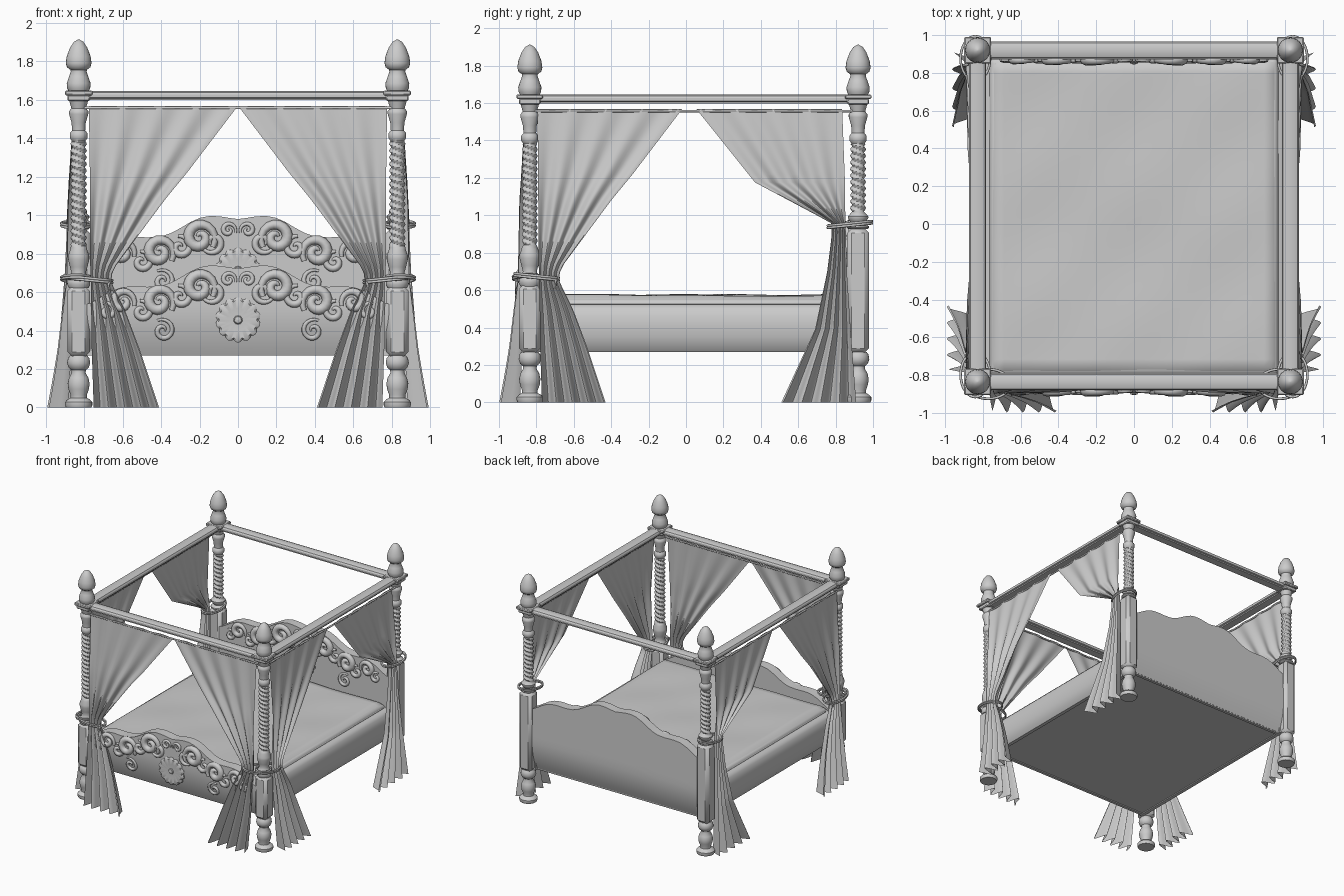
import bpy, math
from math import sin, cos, pi

if "Cube" in bpy.data.objects:
    bpy.data.objects.remove(bpy.data.objects["Cube"])

PX, FY, BY = 0.828, -0.835, 0.92      # post positions


def make(name, verts, faces, angle=40):
    me = bpy.data.meshes.new(name)
    me.from_pydata(verts, [], faces)
    ob = bpy.data.objects.new(name, me)
    bpy.context.collection.objects.link(ob)
    return smooth(ob, angle)


def smooth(ob, angle=40):
    bpy.ops.object.select_all(action='DESELECT')
    ob.select_set(True)
    bpy.context.view_layer.objects.active = ob
    bpy.ops.object.shade_smooth_by_angle(angle=math.radians(angle))
    return ob


def box(name, x, y, z0, z1, hx, hy, bevel=0.0, segs=1):
    bpy.ops.mesh.primitive_cube_add(size=2, location=(x, y, (z0 + z1) / 2))
    ob = bpy.context.object
    ob.name = name
    ob.scale = (hx, hy, (z1 - z0) / 2)
    bpy.ops.object.transform_apply(location=False, rotation=False)
    if bevel:
        m = ob.modifiers.new('bevel', 'BEVEL')
        m.width, m.segments = bevel, segs
    return smooth(ob, 30)


def loft(name, rings, angle=40):
    """Skin closed rings of equal size and cap both ends."""
    n = len(rings[0])
    verts = [p for r in rings for p in r]
    faces = [(i*n + j, i*n + (j+1) % n, (i+1)*n + (j+1) % n, (i+1)*n + j)
             for i in range(len(rings) - 1) for j in range(n)]
    faces += [tuple(reversed(range(n))), tuple(range(len(verts) - n, len(verts)))]
    return make(name, verts, faces, angle)


def lathe(name, x, y, rows, n=24):
    """rows are (radius, z, twist depth)"""
    rings = [[(x + (r + t*sin(2*a + 180*z)) * cos(a), y + (r + t*sin(2*a + 180*z)) * sin(a), z)
              for a in (2*pi*k/n for k in range(n))] for r, z, t in rows]
    return loft(name, rings)


def lerp(keys, t):
    """Piecewise linear lookup in ascending keys."""
    for a, b in zip(keys, keys[1:]):
        if t <= b[0]:
            f = (t - a[0]) / (b[0] - a[0])
            return [p + (q - p)*f for p, q in zip(a[1:], b[1:])]
    return keys[-1][1:]


def tube(name, paths, depth, cyclic=False):
    """paths hold (x, y, z, radius factor) points"""
    cu = bpy.data.curves.new(name, 'CURVE')
    cu.dimensions, cu.bevel_depth, cu.bevel_resolution = '3D', depth, 2
    cu.use_fill_caps = True
    for path in paths:
        sp = cu.splines.new('POLY')
        sp.points.add(len(path) - 1)
        sp.use_cyclic_u = cyclic
        for p, q in zip(sp.points, path):
            p.co, p.radius = (*q[:3], 1), q[3]
    ob = bpy.data.objects.new(name, cu)
    bpy.context.collection.objects.link(ob)
    bpy.ops.object.select_all(action='DESELECT')
    ob.select_set(True)
    bpy.context.view_layer.objects.active = ob
    bpy.ops.object.convert(target='MESH')
    return smooth(bpy.context.object, 60)


# Turned posts: foot, chamfered shaft, twisted column, finial
FOOT = [(.066, 0), (.071, .012), (.071, .028), (.06, .04), (.042, .05), (.042, .065), (.053, .095),
        (.057, .125), (.05, .155), (.036, .18), (.038, .195), (.052, .207), (.06, .23), (.056, .255), (.045, .27)]
LOWER = [(.05, -.01), (.06, .01), (.058, .03), (.044, .05), (.037, .07), (.045, .1), (.055, .14),
         (.055, .16), (.044, .19), (.042, .2)]
UPPER = [(.036, 1.385), (.046, 1.4), (.046, 1.425), (.034, 1.44), (.037, 1.48), (.05, 1.525),
         (.05, 1.54), (.038, 1.555), (.05, 1.597)]
FINIAL = [(.05, 1.64), (.06, 1.66), (.062, 1.685), (.05, 1.72), (.041, 1.745), (.043, 1.755), (.061, 1.768),
          (.067, 1.79), (.062, 1.825), (.045, 1.87), (.025, 1.9), (.004, 1.912)]
for sx, side in ((-1, 'left'), (1, 'right')):
    for y, end, top in ((FY, 'front', .63), (BY, 'back', .93)):
        nm, x = f'{end}_{side}_', sx * PX
        lathe(nm + 'post_foot', x, y, [(r, z, 0) for r, z in FOOT])
        box(nm + 'post_shaft', x, y, .265, top, .058, .058, .024)
        low = [(r, top + z*(1 if end == 'front' else .4), 0) for r, z in LOWER]
        z0 = low[-1][1] + .01
        n = int((1.38 - z0) / .006)
        twist = [(.037, z0 + (1.38 - z0)*i/n, .0055) for i in range(n + 1)]
        lathe(nm + 'post_column', x, y, low + twist + [(r, z, 0) for r, z in UPPER])
        box(nm + 'post_block', x, y, 1.593, 1.625, .058, .058, .006)
        box(nm + 'post_cap', x, y, 1.622, 1.647, .071, .071, .006)
        lathe(nm + 'finial', x, y, [(r, z, 0) for r, z in FINIAL])

# Moulded canopy beams and thin curtain rods
HALF = [(.032, 1.597), (.032, 1.607), (.045, 1.611), (.045, 1.627), (.038, 1.638), (.018, 1.645)]
BEAM = HALF + [(-w, z) for w, z in reversed(HALF)]
for y, end in ((FY, 'front'), (BY, 'back')):
    loft(end + '_beam', [[(x, y + w, z) for w, z in BEAM] for x in (-PX, PX)], 30)
for sx, side in ((-1, 'left'), (1, 'right')):
    loft(side + '_beam', [[(sx*PX + w, y, z) for w, z in BEAM] for y in (FY, BY)], 30)
    tube(side + '_curtain_rod', [[(sx*(PX + .02), FY, 1.557, 1), (sx*(PX + .02), BY, 1.557, 1)]], .007)
tube('front_curtain_rod', [[(-PX, FY - .02, 1.557, 1), (PX, FY - .02, 1.557, 1)]], .007)

# Side rails, base panel, mattress and softly rumpled cover
RAIL = [(.76, .27), (.79, .27), (.812, .3), (.827, .35), (.832, .41), (.828, .46), (.815, .5), (.795, .522), (.76, .525)]
for sx, side in ((-1, 'left'), (1, 'right')):
    loft(side + '_rail', [[(sx*x, y, z) for x, z in RAIL] for y in (FY, BY)], 50)
box('base_panel', 0, .04, .278, .3, .78, .86)
box('mattress', 0, .04, .3, .555, .765, .84, .03, 3)
N = 40
cover = []
for j in range(N + 1):
    for i in range(N + 1):
        x, y = -.765 + 1.53*i/N, -.8 + 1.68*j/N
        edge = i in (0, N) or j in (0, N)
        h = .572 + .004*sin(5*x + 3*y) + .004*sin(9*y - 4*x)*cos(6*x)
        cover.append((x, y, .53 if edge else h))
make('bed_cover', cover, [(j*(N+1)+i, j*(N+1)+i+1, (j+1)*(N+1)+i+1, (j+1)*(N+1)+i)
                          for j in range(N) for i in range(N)], 60)

# Head and foot boards with a wavy crest, bulging outward and curling in at the bottom
CREST = [(0, .722), (.04, .727), (.09, .736), (.15, .738), (.2, .728), (.25, .705), (.3, .675), (.35, .648),
         (.4, .632), (.47, .627), (.55, .63), (.61, .624), (.67, .6), (.72, .57), (.78, .535)]
# Relief scrolls: x, z, radius, start angle, turns, thickness
SCROLLS = [(.05, .665, .04, 200, -1.3, .5), (.2, .625, .085, 215, -1.5, 1.15), (.13, .6, .06, -30, -1.1, .7),
           (.3, .575, .06, 80, 1.2, .75), (.41, .55, .08, 215, -1.5, 1.1), (.5, .5, .055, 80, 1.2, .7),
           (.6, .55, .065, 200, -1.4, .9), (.39, .4, .06, 60, 1.4, .55), (.68, .5, .045, 60, 1.2, .6)]


def bulge(z):
    return .06 * (1 - max(0, 1 - (z - .27)/.26)**2) - .02*max(0, z - .53)


def board(name, y, out, dz):
    rings, cols, rows = [], 64, 12
    for i in range(cols + 1):
        x = -.79 + 1.58*i/cols
        top = lerp(CREST, min(abs(x), .78))[0] + dz
        zs = [.27 + (top - .27)*k/rows for k in range(rows + 1)]
        rings.append([(x, y + out*bulge(z), z) for z in zs] +
                     [(x, y - out*.025, z) for z in (top, .27)])
    loft(name, rings, 45)
    # carving on the front (-y) face
    face = (lambda z: y - bulge(z)) if out < 0 else (lambda z: y - .025)
    paths = []
    for sx in (-1, 1):
        for cx, cz, R, a0, turns, th in SCROLLS:
            pts = []
            for k in range(25):
                t = k / 24
                a, r = math.radians(a0) + turns*2*pi*t, R*(1 - .85*t)
                z = cz + dz + r*sin(a)
                pts.append((sx*(cx + r*cos(a)), face(z) - .002, z, th*(.25 + .75*sin(pi*min(1, .1 + .9*t)))))
            paths.append(pts)
    tube(name + '_scrolls', paths, .025)
    # scalloped rosette
    rz, rose = .455 + dz, []
    for s, h in ((1, -.01), (1, .008), (.9, .016), (.5, .012), (.2, .012), (.15, .022), (.02, .026)):
        rose.append([(s*q*cos(a), face(rz) - h, rz + s*q*sin(a)) for a, q in
                     ((2*pi*k/84, .106 + .012*abs(sin(7*2*pi*k/84))) for k in range(84))])
    loft(name + '_rosette', rose, 40)


board('footboard', -.825, -1, 0)
board('headboard', .895, 1, .257)

# Tied-back curtains: z, inner edge, outer edge, outward offset, pleat depth
FRONT = [(0, .41, .75, .108, .055), (.15, .46, .755, .09, .045), (.3, .51, .76, .075, .035), (.5, .585, .762, .06, .026),
         (.62, .645, .765, .05, .02), (.67, .665, .765, .045, .018), (.73, .64, .768, .045, .018),
         (1.08, .38, .77, .042, .014), (1.22, .265, .77, .035, .011), (1.568, 0, .775, .02, .005)]
BACK = [(0, .51, .91, .085, .05), (.39, .69, .88, .065, .032), (.7, .755, .86, .05, .022), (.9, .78, .855, .045, .018),
        (.96, .775, .852, .045, .018), (1.175, .37, .85, .04, .012), (1.568, .055, .835, .02, .005)]


def curtain(name, keys, place, waves=4, cols=40, rows=36):
    verts = []
    for j in range(rows + 1):
        z = 1.568 * j / rows
        a, b, off, amp = lerp(keys, z)
        for i in range(cols + 1):
            s = i / cols
            verts.append(place(a + (b - a)*s, off + amp*sin(2*pi*waves*s + 1), z))
    w = cols + 1
    make(name, verts, [(j*w+i, j*w+i+1, (j+1)*w+i+1, (j+1)*w+i) for j in range(rows) for i in range(cols)], 60)


def tie(name, c, z, place):
    """Cord looped around post and curtain, with a hanging tassel."""
    ring = [place(c + .118*cos(a), .012 + .078*sin(a), z + .012*cos(a)) + (1,)
            for a in (2*pi*k/32 for k in range(32))]
    tube(name, [ring, [(p[0], p[1], p[2] + .012, 1) for p in ring]], .007, True)
    if z < .8:
        tube(name + '_tassel', [[place(c - .1, .055, z - d) + (f,) for d, f in
                                 ((0, .6), (.015, 1.3), (.025, .8), (.06, 1.4))]], .007)


for sx, side in ((-1, 'left'), (1, 'right')):
    front = lambda u, o, z: (sx*u, FY - o, z)
    side_f = lambda u, o, z: (sx*(PX + o), -(u + .02), z)
    side_b = lambda u, o, z: (sx*(PX + o), u, z)
    curtain(f'front_{side}_curtain', FRONT, front)
    curtain(f'{side}_side_front_curtain', FRONT, side_f)
    curtain(f'{side}_side_back_curtain', BACK, side_b)
    tie(f'front_{side}_tie', .772, .66, front)
    tie(f'{side}_side_front_tie', .778, .665, side_f)
    tie(f'{side}_side_back_tie', .876, .945, side_b)
